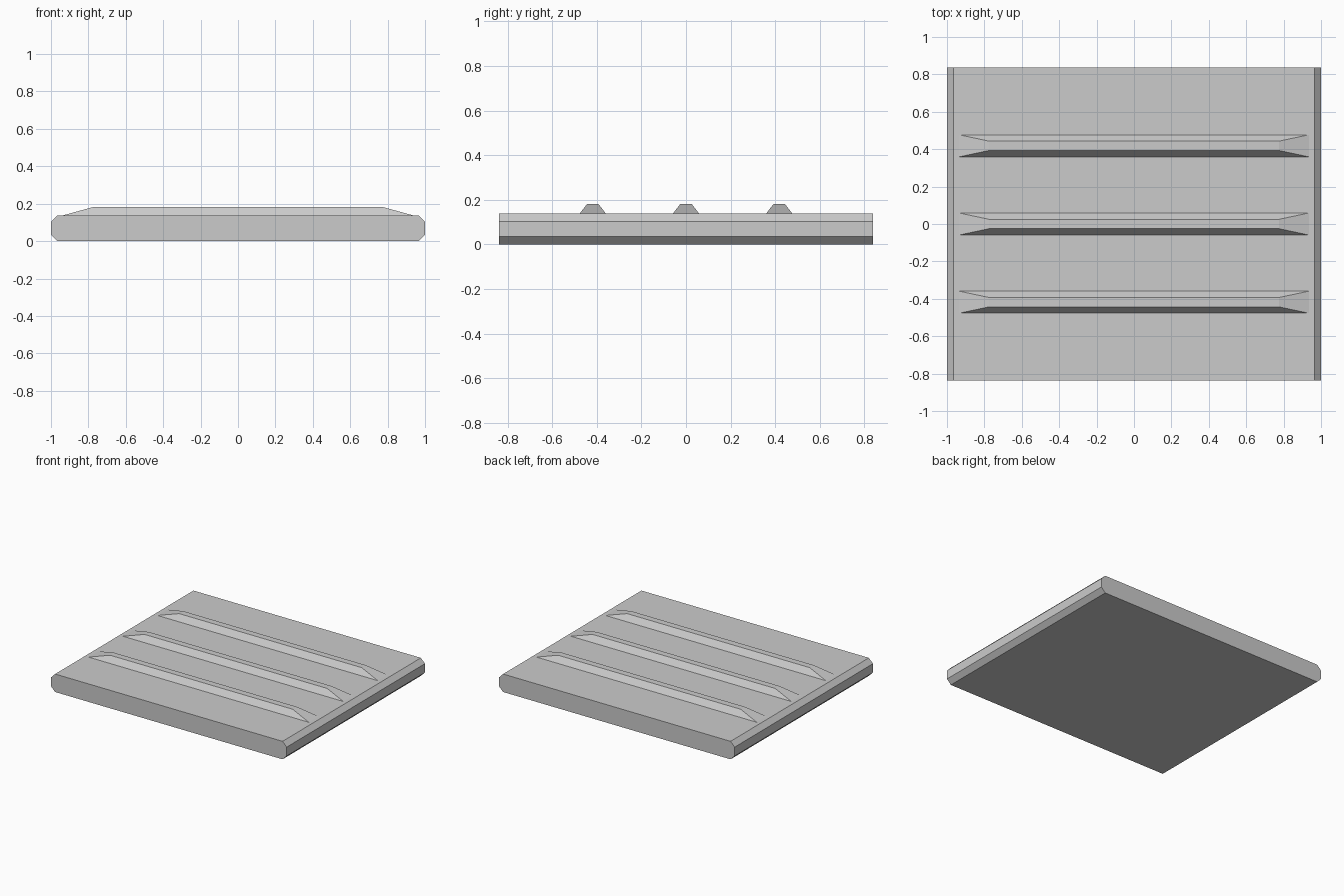
import bpy
import bmesh

cube = bpy.data.objects.get("Cube")
if cube:
    bpy.data.objects.remove(cube, do_unlink=True)

# Single plain grey
grey = bpy.data.materials.new("light_grey")
grey.use_nodes = True
colour = (0.6, 0.6, 0.6, 1.0)
grey.diffuse_color = colour
grey.node_tree.nodes["Principled BSDF"].inputs["Base Color"].default_value = colour


def loft(name, rings):
    """Join matching vertex rings into a closed, flat-faced solid."""
    bm = bmesh.new()
    loops = [[bm.verts.new(p) for p in ring] for ring in rings]
    first, last = loops
    count = len(first)
    for i in range(count):
        j = (i + 1) % count
        bm.faces.new((first[i], first[j], last[j], last[i]))
    bm.faces.new(first)
    bm.faces.new(last)
    bmesh.ops.recalc_face_normals(bm, faces=bm.faces)
    mesh = bpy.data.meshes.new(name)
    bm.to_mesh(mesh)
    bm.free()
    mesh.materials.append(grey)
    obj = bpy.data.objects.new(name, mesh)
    bpy.context.collection.objects.link(obj)
    return obj


def rectangle(half_x, half_y, z):
    return [(-half_x, -half_y, z), (half_x, -half_y, z),
            (half_x, half_y, z), (-half_x, half_y, z)]


# Slab with chamfered left and right edges
depth, height, chamfer = 0.838, 0.138, 0.035
inner = 1 - chamfer
side = [(inner, 0), (1, chamfer), (1, height - chamfer), (inner, height)]
profile = side + [(-x, z) for x, z in reversed(side)]
loft("slab", [[(x, y, z) for x, z in profile] for y in (-depth, depth)])

# Three tapered ribs across the top
for label, y in (("front", -0.418), ("middle", 0), ("back", 0.418)):
    rib = loft(label + "_rib", [rectangle(0.935, 0.059, height),
                                rectangle(0.775, 0.025, 0.182)])
    rib.location.y = y
